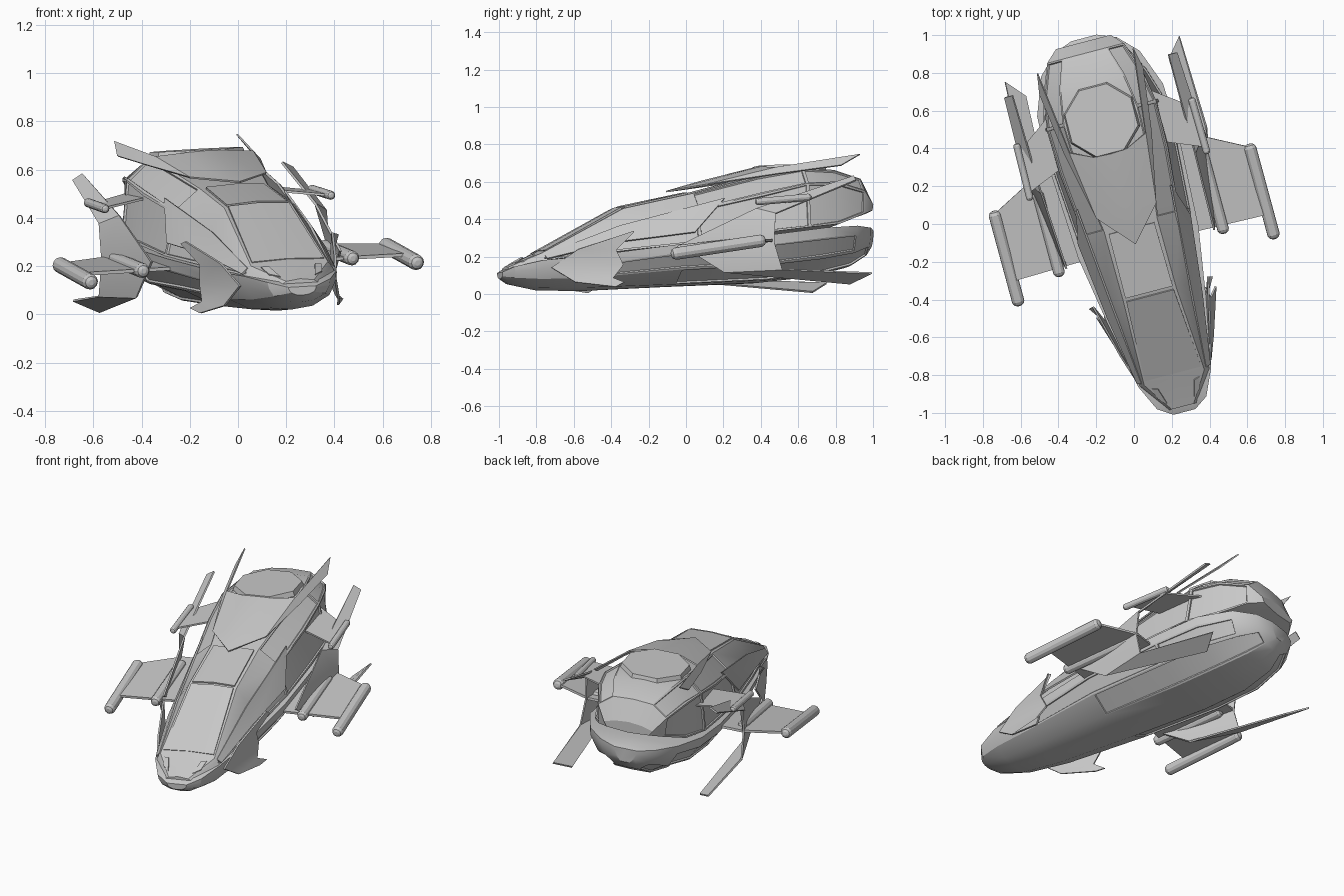
import bpy, bmesh
from math import radians, sin, cos, pi
from mathutils import Matrix, Vector

cube = bpy.data.objects.get("Cube")
if cube:
    bpy.data.objects.remove(cube)

hull_grey = bpy.data.materials.new("hull_grey")
hull_grey.use_nodes = True
GREY = (0.58, 0.58, 0.58, 1)
hull_grey.diffuse_color = GREY
hull_grey.node_tree.nodes["Principled BSDF"].inputs["Base Color"].default_value = GREY

# The craft is yawed and slightly banked
POSE = (Matrix.Translation((0, 0, 0.21)) @ Matrix.Rotation(radians(14.7), 4, 'Z')
        @ Matrix.Rotation(radians(-3.3), 4, 'Y') @ Matrix.Translation((0, 0, -0.21)))
parts = []


def finish(name, bm, local=Matrix()):
    bmesh.ops.recalc_face_normals(bm, faces=bm.faces)
    mesh = bpy.data.meshes.new(name)
    bm.to_mesh(mesh)
    bm.free()
    mesh.materials.append(hull_grey)
    ob = bpy.data.objects.new(name, mesh)
    bpy.context.collection.objects.link(ob)
    ob.matrix_world = POSE @ local
    parts.append(ob)


def loft(name, stations, panels=(), local=Matrix()):
    """Stations are (y, half outline from top centre to bottom centre).
    Panels are (band, first station, last station), each recessed as one."""
    bm = bmesh.new()
    rings = []
    for y, half in stations:
        outline = half + [(-x, z) for x, z in reversed(half[1:-1])]
        rings.append([bm.verts.new((x, y, z)) for x, z in outline])
    n = len(rings[0])
    grid = {}
    for i, (a, b) in enumerate(zip(rings, rings[1:])):
        for j in range(n):
            grid[i, j] = bm.faces.new((a[j], a[(j + 1) % n], b[(j + 1) % n], b[j]))
    bm.faces.new(rings[0])
    bm.faces.new(rings[-1])
    bmesh.ops.recalc_face_normals(bm, faces=bm.faces)
    for band, first, last in panels:
        for j in (band, n - 1 - band):
            faces = [grid[i, j] for i in range(first, last)]
            bmesh.ops.inset_region(bm, faces=faces, thickness=0.012)
            bmesh.ops.inset_region(bm, faces=faces, thickness=0.003, depth=-0.009)
    finish(name, bm, local)


def sheet(name, points, faces, thick=0.01):
    """Thin plate on the left, mirrored to the right and welded at the middle."""
    bm = bmesh.new()
    for s in (1, -1):
        vs = [bm.verts.new((x * s, y, z)) for x, y, z in points]
        for f in faces:
            bm.faces.new([vs[i] for i in f])
    bmesh.ops.remove_doubles(bm, verts=bm.verts, dist=0.0005)
    bmesh.ops.recalc_face_normals(bm, faces=bm.faces)
    bmesh.ops.solidify(bm, geom=bm.faces[:], thickness=thick)
    finish(name, bm)


def blade(name, lead, trail):
    n = len(lead)
    sheet(name, lead + trail, [(i, i + 1, n + i + 1, n + i) for i in range(n - 1)])


def pod(name, front, back, r):
    a, b = Vector(front), Vector(back)
    length = (b - a).length
    ends = [(0, 0.35), (0.2, 0.75), (0.7, 1)]
    prof = [(k * r, q * r) for k, q in ends]
    prof += [(length - k * r, q * r) for k, q in reversed(ends)]
    arc = [(sin(pi * i / 6), cos(pi * i / 6)) for i in range(7)]
    stations = [(y, [(q * x, q * z) for x, z in arc]) for y, q in prof]
    for side, s in (("left_", 1), ("right_", -1)):
        flip = Vector((s, 1, 1))
        turn = Vector((0, 1, 0)).rotation_difference((b - a) * flip).to_matrix().to_4x4()
        loft(side + name, stations, local=Matrix.Translation(a * flip) @ turn)


# Lower hull: y, half width, rim height, belly height; rounded nose, faceted aft
round_bowl = [(1, 0), (0.96, 0.3), (0.82, 0.66), (0.45, 0.93), (0, 1)]
facet_bowl = [(1, 0), (0.99, 0.22), (0.8, 0.64), (0.4, 0.98), (0, 1)]
lower = [(-1.03, 0.06, 0.115, 0.08), (-0.98, 0.135, 0.14, 0.05), (-0.84, 0.2, 0.17, 0.02),
         (-0.6, 0.25, 0.19, 0.015), (-0.1, 0.33, 0.25, 0.04), (0.4, 0.355, 0.3, 0.06),
         (0.68, 0.345, 0.335, 0.09), (0.88, 0.27, 0.35, 0.14), (0.98, 0.17, 0.345, 0.2),
         (1.02, 0.07, 0.335, 0.25)]
loft("lower_hull", [(y, [(0, rim)] + [(w * a, rim + (bot - rim) * b) for a, b in
                                      (round_bowl if y < -0.5 else facet_bowl)])
                    for y, w, rim, bot in lower], panels=[(2, 3, 5), (2, 5, 7), (3, 4, 8)])

# Upper cabin: y, base, shoulder and roof edge (half width, height)
upper = [(-1.0, (0.08, 0.12), (0.075, 0.13), (0.06, 0.14)),
         (-0.84, (0.19, 0.17), (0.18, 0.19), (0.165, 0.21)),
         (-0.38, (0.265, 0.22), (0.225, 0.34), (0.145, 0.45)),
         (0.0, (0.31, 0.26), (0.26, 0.44), (0.145, 0.53)),
         (0.35, (0.335, 0.31), (0.295, 0.52), (0.19, 0.62)),
         (0.6, (0.335, 0.34), (0.3, 0.575), (0.2, 0.66)),
         (0.78, (0.28, 0.36), (0.27, 0.58), (0.17, 0.655)),
         (0.94, (0.2, 0.42), (0.21, 0.54), (0.12, 0.61)),
         (1.0, (0.13, 0.44), (0.15, 0.47), (0.08, 0.49))]
loft("upper_cabin", [(y, [(0, c[1] + 0.008), c, b, a, (0, a[1] - 0.01)])
                     for y, a, b, c in upper],
     panels=[(2, 1, 3), (2, 3, 5), (2, 5, 7), (1, 3, 5), (1, 5, 7)])

# Raised windscreen and brow plate
sheet("windscreen", [(0, -0.82, 0.232), (0.155, -0.82, 0.226), (0.13, -0.39, 0.457),
                     (0, -0.39, 0.464)], [(0, 1, 2, 3)])
sheet("brow_plate", [(0, -0.37, 0.47), (0.13, -0.37, 0.462), (0.125, -0.02, 0.536),
                     (0, -0.02, 0.542)], [(0, 1, 2, 3)])

# Pointed side armour strips
sheet("side_armour", [(0.262, 0.15, 0.5), (0.31, -0.03, 0.315), (0.262, -0.45, 0.265),
                      (0.203, -0.82, 0.18), (0.178, -0.83, 0.202), (0.215, -0.42, 0.355)],
      [(0, 1, 2, 5), (5, 2, 3, 4)])

# Roof hood with swept horns
sheet("roof_hood", [(0, -0.106, 0.552), (0.165, 0.08, 0.58), (0.24, 0.45, 0.632),
                    (0.285, 0.79, 0.675), (0.265, 0.9, 0.735), (0.21, 0.45, 0.668),
                    (0.09, 0.395, 0.677), (0, 0.39, 0.68), (0, 0.08, 0.604),
                    (0.09, 0.08, 0.598)],
      [(0, 1, 9, 8), (8, 9, 6, 7), (9, 1, 5, 6), (1, 2, 5), (2, 3, 4, 5)], 0.008)

# Eight-sided roof turret
bm = bmesh.new()
bmesh.ops.create_cone(bm, cap_ends=True, segments=8, radius1=0.205, radius2=0.195, depth=0.03,
                      matrix=Matrix.Rotation(pi / 8, 4, 'Z'))
finish("roof_turret", bm, Matrix.Translation((0, 0.575, 0.669)))

# Side blades sweeping back above and below the wings
blade("wing_blade",
      [(0.43, 0.82, 0.61), (0.425, 0.28, 0.435), (0.41, -0.14, 0.24), (0.42, 0.1, 0.09),
       (0.395, 0.8, 0.028)],
      [(0.475, 0.82, 0.585), (0.49, 0.37, 0.405), (0.49, 0.36, 0.25), (0.5, 0.4, 0.1),
       (0.48, 0.9, 0.08)])
blade("nose_blade",
      [(0.32, -0.37, 0.32), (0.25, -0.66, 0.225), (0.21, -0.8, 0.13), (0.25, -0.68, 0.05),
       (0.3, -0.47, 0.022)],
      [(0.34, -0.375, 0.312), (0.285, -0.46, 0.22), (0.28, -0.42, 0.14), (0.29, -0.48, 0.07),
       (0.33, -0.43, 0.045)])

# Wings and their pods
sheet("main_wing", [(0.29, -0.12, 0.201), (0.7, -0.13, 0.2), (0.7, 0.24, 0.24),
                    (0.47, 0.36, 0.253), (0.29, 0.36, 0.253)], [(0, 1, 2, 3, 4)], 0.014)
sheet("upper_wing", [(0.26, 0.39, 0.505), (0.48, 0.3, 0.472), (0.48, 0.52, 0.488),
                     (0.26, 0.68, 0.525)], [(0, 1, 2, 3)])
pod("outer_pod", (0.7, -0.265, 0.172), (0.7, 0.255, 0.248), 0.033)
pod("inner_pod", (0.45, -0.17, 0.205), (0.45, 0.3, 0.255), 0.031)
pod("upper_pod", (0.485, 0.26, 0.465), (0.48, 0.57, 0.492), 0.019)

# Nose lamps
sheet("nose_lamp", [(0.075, -0.965, 0.162), (0.115, -0.93, 0.174), (0.13, -0.87, 0.204),
                    (0.1, -0.88, 0.206)], [(0, 1, 2, 3)], 0.008)

# Smooth shading with sharp panel edges
bpy.ops.object.select_all(action='DESELECT')
for ob in parts:
    ob.select_set(True)
bpy.context.view_layer.objects.active = parts[0]
bpy.ops.object.shade_smooth_by_angle(angle=radians(25))
